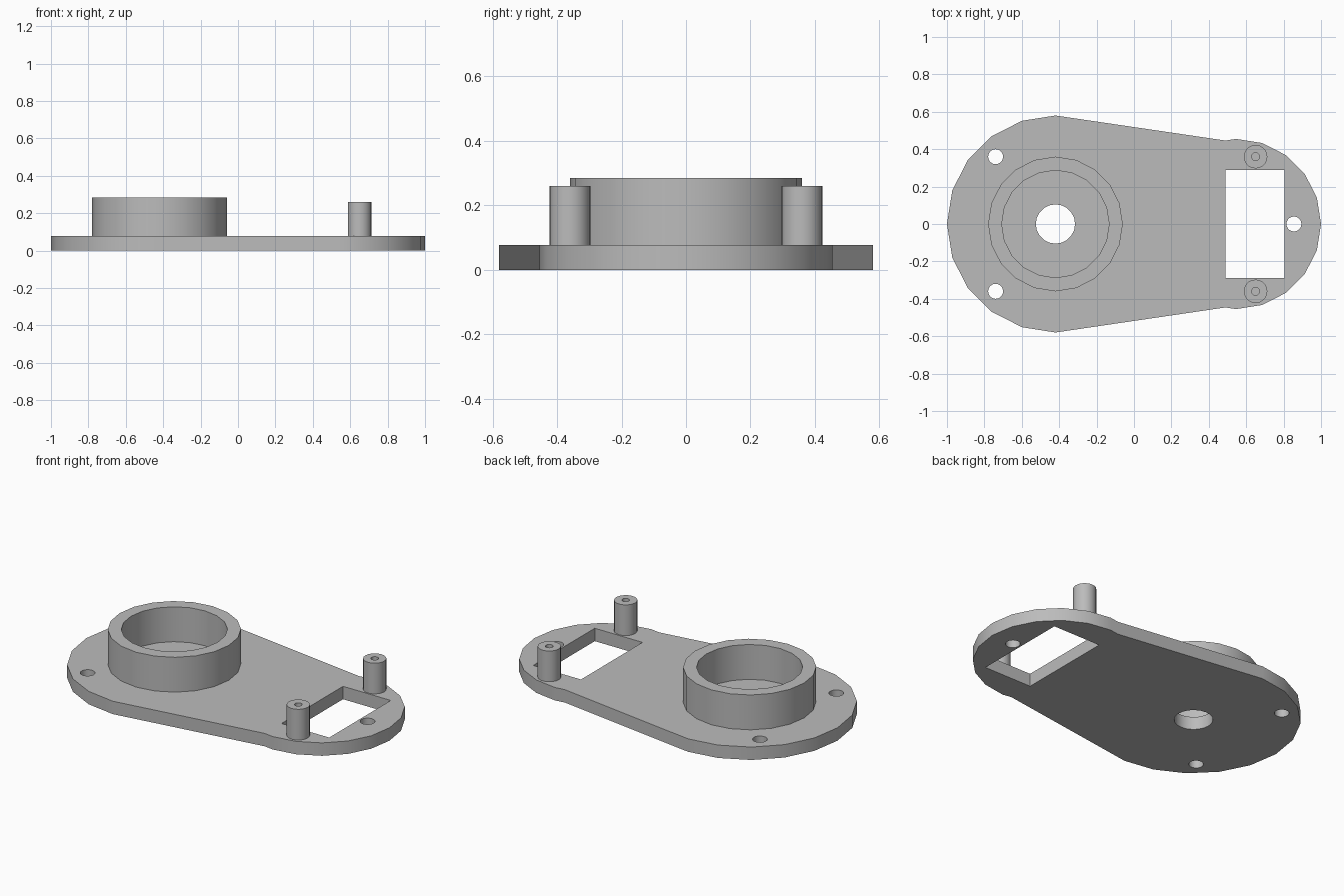
import bpy, bmesh
from math import sin, cos, radians

cube = bpy.data.objects.get("Cube")
if cube:
    bpy.data.objects.remove(cube, do_unlink=True)

# Single flat grey
grey = bpy.data.materials.new("plain grey")
grey.use_nodes = True
colour = (0.5, 0.5, 0.5, 1)
grey.diffuse_color = colour
grey.node_tree.nodes["Principled BSDF"].inputs["Base Color"].default_value = colour

PLATE_TOP = 0.077
EMBED = 0.01        # how far raised parts sink into the plate
BIG_X = -0.42       # centre of the wide end


def arc(x, y, r, start, end, steps):
    """Points along an arc, both ends included."""
    angles = [radians(start + (end - start) * i / steps) for i in range(steps + 1)]
    return [(x + r * cos(a), y + r * sin(a)) for a in angles]


def circle(x, y, r, sides=20):
    return arc(x, y, r, 0, 360, sides)[:-1]


def slab(name, loops, bottom, top):
    """Extrude an outline (first loop) with holes (other loops) into a solid."""
    curve = bpy.data.curves.new(name, 'CURVE')
    curve.dimensions = '2D'
    curve.fill_mode = 'BOTH'
    curve.extrude = (top - bottom) / 2
    for loop in loops:
        spline = curve.splines.new('POLY')
        spline.points.add(len(loop) - 1)
        for point, (x, y) in zip(spline.points, loop):
            point.co = (x, y, 0, 1)
        spline.use_cyclic_u = True
    obj = bpy.data.objects.new(name, curve)
    bpy.context.collection.objects.link(obj)
    bpy.ops.object.select_all(action='DESELECT')
    obj.select_set(True)
    bpy.context.view_layer.objects.active = obj
    bpy.ops.object.convert(target='MESH')
    obj = bpy.context.view_layer.objects.active
    obj.name = name

    # Weld caps to walls and move to height
    bm = bmesh.new()
    bm.from_mesh(obj.data)
    bmesh.ops.remove_doubles(bm, verts=bm.verts, dist=0.0005)
    bmesh.ops.translate(bm, verts=bm.verts, vec=(0, 0, (top + bottom) / 2))
    bmesh.ops.recalc_face_normals(bm, faces=bm.faces)
    bm.to_mesh(obj.data)
    bm.free()
    obj.data.materials.clear()
    obj.data.materials.append(grey)
    bpy.ops.object.shade_smooth_by_angle(angle=radians(30))
    return obj


# Base plate: two round ends joined by straight tapering sides
outline = (arc(0.545, 0, 0.455, -90, 90, 10) + [(0.49, 0.446)]
           + arc(BIG_X, 0, 0.58, 90, 270, 10) + [(0.49, -0.446)])
window = [(0.49, -0.29), (0.805, -0.29), (0.805, 0.29), (0.49, 0.29)]
screw_holes = [circle(x, y, 0.04) for x, y in ((-0.74, 0.36), (-0.74, -0.36), (0.855, 0))]
shaft_hole = circle(BIG_X, 0, 0.105)
slab("base_plate", [outline, window, shaft_hole] + screw_holes, 0, PLATE_TOP)

# Raised collar around the shaft hole
slab("collar_ring", [circle(BIG_X, 0, 0.36), circle(BIG_X, 0, 0.287)],
     PLATE_TOP - EMBED, 0.285)

# Hollow mounting posts either side of the window
for side, y in (("left", -0.36), ("right", 0.36)):
    slab("mounting_post_" + ("front" if y < 0 else "back"),
         [circle(0.65, y, 0.063), circle(0.65, y, 0.021)],
         PLATE_TOP - EMBED, 0.26)
